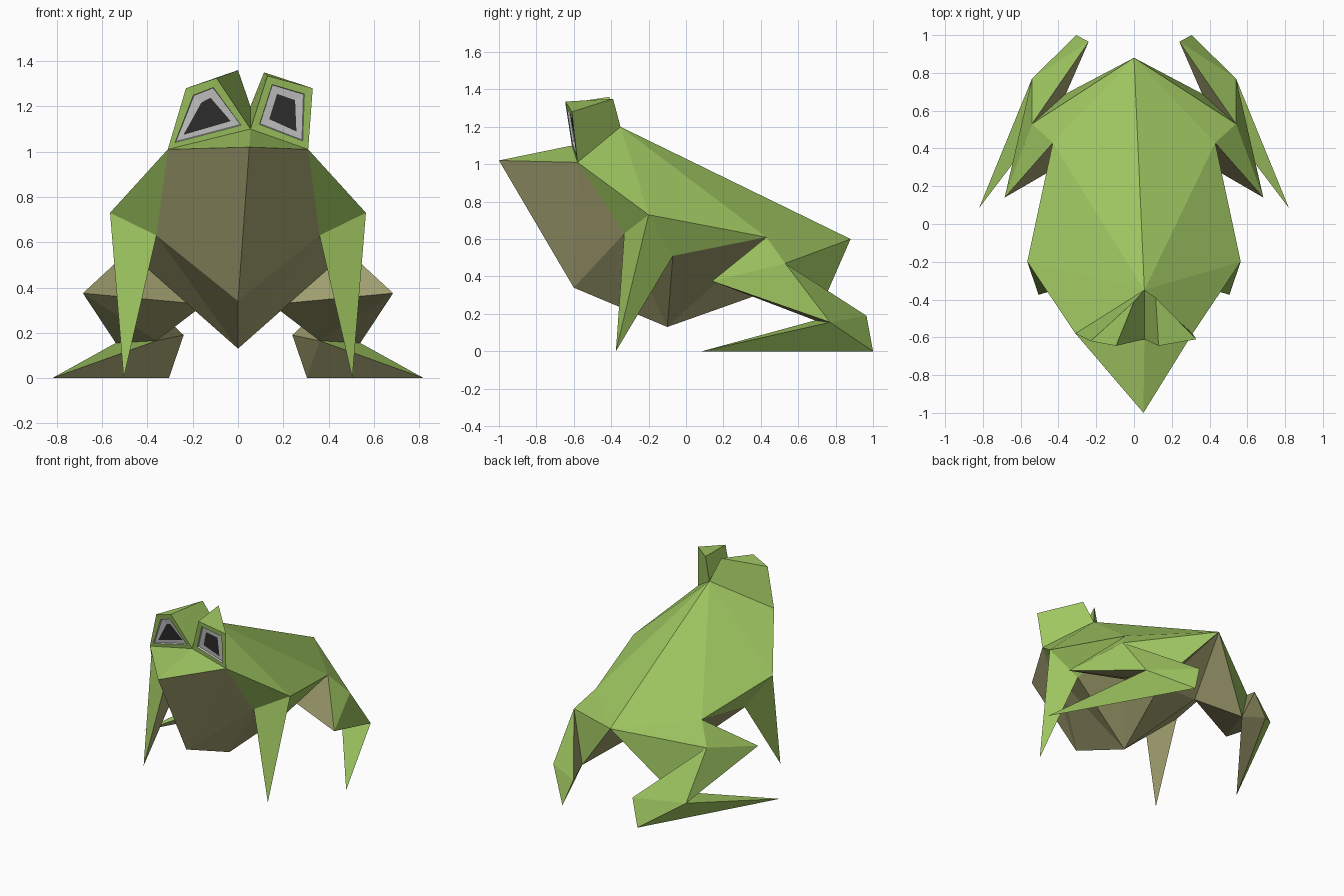
import bpy, bmesh
from mathutils import Vector

if "Cube" in bpy.data.objects:
    bpy.data.objects.remove(bpy.data.objects["Cube"])


def material(name, rgb):
    m = bpy.data.materials.new(name)
    m.diffuse_color = (*rgb, 1)
    m.use_nodes = True
    m.node_tree.nodes["Principled BSDF"].inputs["Base Color"].default_value = m.diffuse_color
    return m


MATS = [material("green_skin", (0.35, 0.57, 0.12)),
        material("belly_skin", (0.38, 0.37, 0.17)),
        material("eye_white", (0.72, 0.72, 0.70)),
        material("pupil", (0.03, 0.03, 0.03))]

# Points on the centre line: rump, crown, nose, brow, chin, belly
CENTRE = dict(R=(0, .88, .60), H=(.055, -.35, 1.2), N=(.05, -1, 1.02),
              F=(.055, -.61, 1.10), C=(0, -.60, .34), B=(0, -.10, .13))
# Points on the right side: mouth corner, shoulder, armpits, hand,
# hip, knee, thigh back, ankle, inner ankle, groin, heel, toe
SIDE = dict(M=(.31, -.58, 1.01), S=(.565, -.20, .73), P=(.36, -.33, .63),
            Q=(.43, -.07, .51), A=(.505, -.375, 0), J=(.43, .43, .61),
            K=(.685, .14, .375), T=(.54, .53, .47), E=(.54, .77, .155),
            V=(.36, .69, .165), W=(.15, .45, .325), G=(.24, .965, .19),
            L=(.305, 1, 0), D=(.82, .085, 0))
# Tops of the eye bumps: outer, inner, back
EYES = {1: dict(O=(.33, -.61, 1.28), I=(.13, -.645, 1.335), U=(.115, -.39, 1.35)),
        -1: dict(O=(-.23, -.62, 1.28), I=(-.095, -.645, 1.325), U=(0, -.41, 1.36))}


def point(key, side):
    if key in CENTRE:
        return CENTRE[key]
    if key in EYES[side]:
        return EYES[side][key]
    x, y, z = SIDE[key]
    return (x * side, y, z)


def build(name, green, tan="", caps="", sides=(1,), bridge="", eye=False):
    """Faces are words of point letters; caps only close the form for normals."""
    bm = bmesh.new()
    cache, cap_faces = {}, []

    def vert(key, side):
        co = tuple(point(key, side))
        if co not in cache:
            cache[co] = bm.verts.new(co)
        return cache[co]

    for side in sides:
        for mat, words in ((0, green), (1, tan), (2, caps)):
            for word in words.split():
                f = bm.faces.new([vert(k, side) for k in word])
                if mat == 2:
                    cap_faces.append(f)
                else:
                    f.material_index = mat
    for word in bridge.split():
        f = bm.faces.new([vert(word[0], 1), vert(word[1], 1), vert(word[1], -1)])
        f.material_index = 1
    bmesh.ops.recalc_face_normals(bm, faces=bm.faces[:])
    bmesh.ops.delete(bm, geom=cap_faces, context='FACES_ONLY')
    if eye:
        # white and pupil are inset into the front face
        front = min(bm.faces, key=lambda f: f.calc_center_median().y)
        bmesh.ops.inset_individual(bm, faces=[front], thickness=.045)
        front.material_index = 2
        bmesh.ops.inset_individual(bm, faces=[front], thickness=.004, depth=-.012)
        bmesh.ops.inset_individual(bm, faces=[front], thickness=.045)
        front.material_index = 3
    me = bpy.data.meshes.new(name)
    bm.to_mesh(me)
    bm.free()
    for m in MATS:
        me.materials.append(m)
    ob = bpy.data.objects.new(name, me)
    bpy.context.collection.objects.link(ob)
    return ob


# Torso and head
build("torso", "RHJ HJS JSQ HSM MPS NMF", "QJB JWB QBP PBC PCM MCN",
      caps="HMF RJW SPQ", sides=(1, -1), bridge="BW RW")

for side, label in ((1, "right"), (-1, "left")):
    # Front leg: a spike below the shoulder
    build("front_leg_" + label, "SPA SAQ", "QAP", caps="SPQ", sides=(side,))
    # Thigh
    build("thigh_" + label, "JKT KET RJT RTV", "KVE KWV JKW RVW",
          caps="RJW TEV", sides=(side,))
    # Shin and foot
    build("hind_foot_" + label, "EDL EVD ELG EGT", "VLD VGL TGV",
          caps="TEV", sides=(side,))
    # Eye bump
    build("eye_" + label, "MFIO UIO HUOM HUIF", caps="MFH",
          sides=(side,), eye=True)
